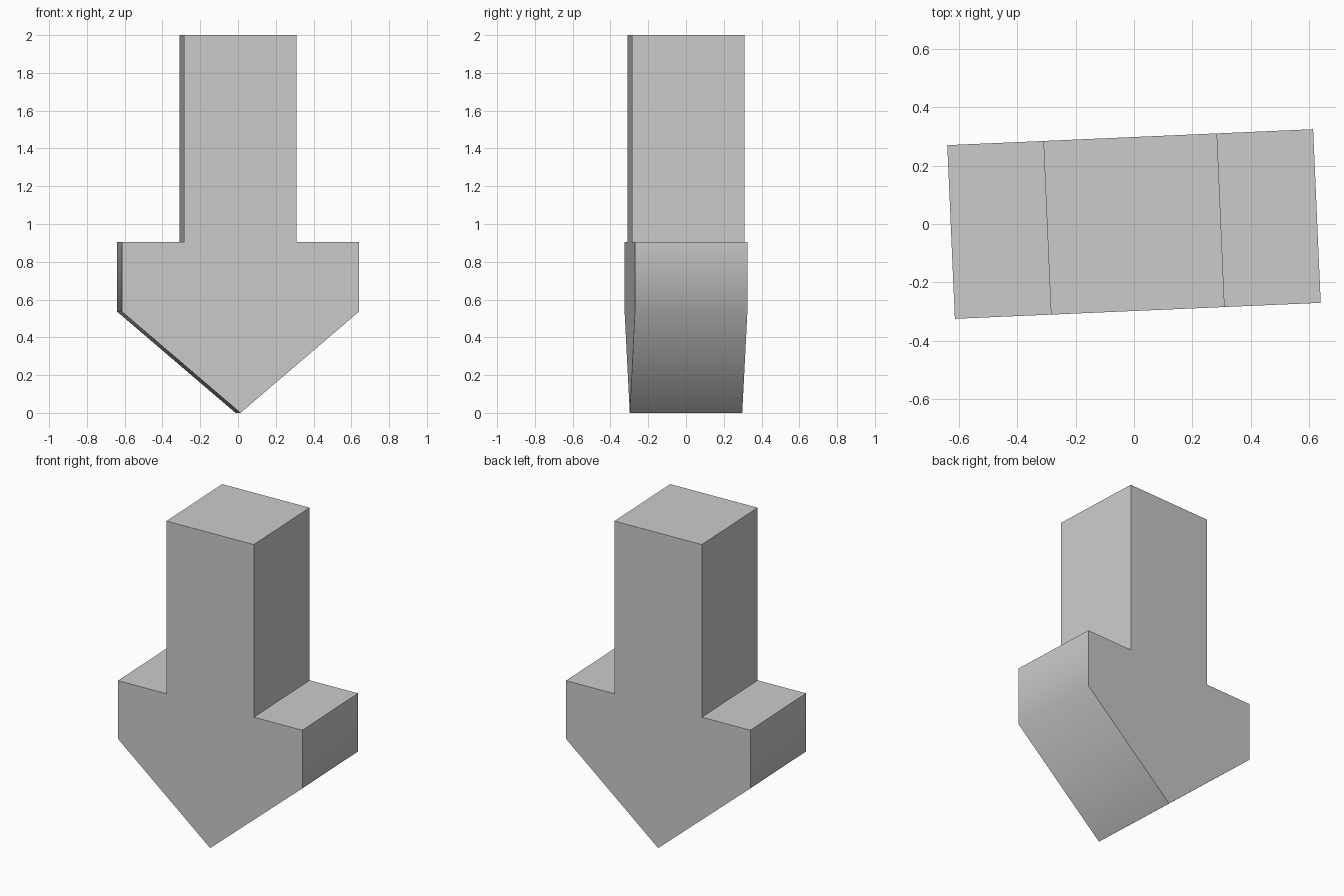
import bpy, bmesh, math

if "Cube" in bpy.data.objects:
    bpy.data.objects.remove(bpy.data.objects["Cube"])

# Arrow outline: right half, mirrored to the left
half_depth = 0.298
right = [(0.628, 0.536), (0.628, 0.905), (0.298, 0.905), (0.298, 2.0)]
outline = [(0.0, 0.0)] + right + [(-x, z) for x, z in reversed(right)]

# Extrude the outline through its thickness
bm = bmesh.new()
face = bm.faces.new([bm.verts.new((x, -half_depth, z)) for x, z in outline])
extruded = bmesh.ops.extrude_face_region(bm, geom=[face])
back = [v for v in extruded["geom"] if isinstance(v, bmesh.types.BMVert)]
bmesh.ops.translate(bm, verts=back, vec=(0, 2 * half_depth, 0))
bmesh.ops.recalc_face_normals(bm, faces=bm.faces)
mesh = bpy.data.meshes.new("down_arrow")
bm.to_mesh(mesh)
bm.free()

# Arrow is turned slightly about the vertical axis
arrow = bpy.data.objects.new("down_arrow", mesh)
bpy.context.collection.objects.link(arrow)
arrow.rotation_euler.z = math.radians(2.5)

# Soft bend from the head sides to the slopes, all other edges sharp
bpy.context.view_layer.objects.active = arrow
arrow.select_set(True)
bpy.ops.object.shade_smooth_by_angle(angle=math.radians(60))
